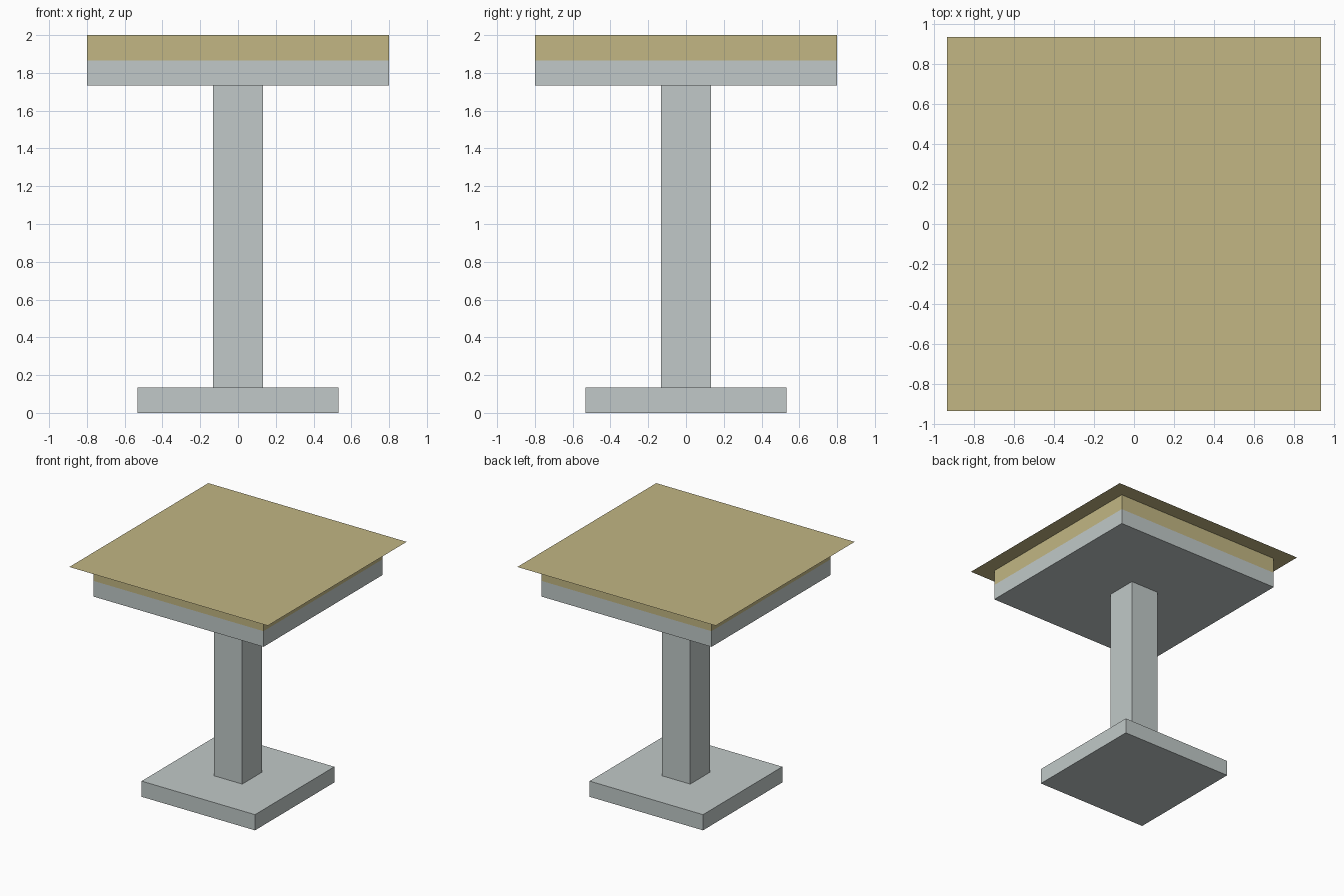
import bpy
import bmesh

if "Cube" in bpy.data.objects:
    bpy.data.objects.remove(bpy.data.objects["Cube"])


def material(name, rgb):
    m = bpy.data.materials.new(name)
    m.diffuse_color = (*rgb, 1.0)
    m.use_nodes = True
    m.node_tree.nodes["Principled BSDF"].inputs["Base Color"].default_value = m.diffuse_color
    return m


grey = material("pale_grey", (0.533, 0.584, 0.578))
straw = material("straw_yellow", (0.539, 0.468, 0.227))


def add_object(name, bm, mat):
    mesh = bpy.data.meshes.new(name)
    bm.to_mesh(mesh)
    bm.free()
    mesh.materials.append(mat)
    obj = bpy.data.objects.new(name, mesh)
    bpy.context.collection.objects.link(obj)
    return obj


def block(name, half, z0, z1, mat, sides_only=False):
    """Square block centred on the z axis, optionally without its caps."""
    bm = bmesh.new()
    bmesh.ops.create_cube(bm, size=1)
    bmesh.ops.scale(bm, vec=(2 * half, 2 * half, z1 - z0), verts=bm.verts)
    bmesh.ops.translate(bm, vec=(0, 0, (z0 + z1) / 2), verts=bm.verts)
    bm.normal_update()
    if sides_only:
        caps = [f for f in bm.faces if abs(f.normal.z) > 0.5]
        bmesh.ops.delete(bm, geom=caps, context='FACES_ONLY')
    return add_object(name, bm, mat)


U = 2 / 15  # height of one slab

# Pedestal
block("base", 4 * U, 0, U, grey)
block("post", U, U, 13 * U, grey)

# Table top with its coloured upper band
block("table_slab", 6 * U, 13 * U, 14 * U, grey)
block("upper_band", 6 * U, 14 * U, 15 * U, straw, sides_only=True)

# Thin overhanging sheet on top
bm = bmesh.new()
bmesh.ops.create_grid(bm, x_segments=1, y_segments=1, size=7 * U)
bmesh.ops.translate(bm, vec=(0, 0, 15 * U), verts=bm.verts)
add_object("top_sheet", bm, straw)
